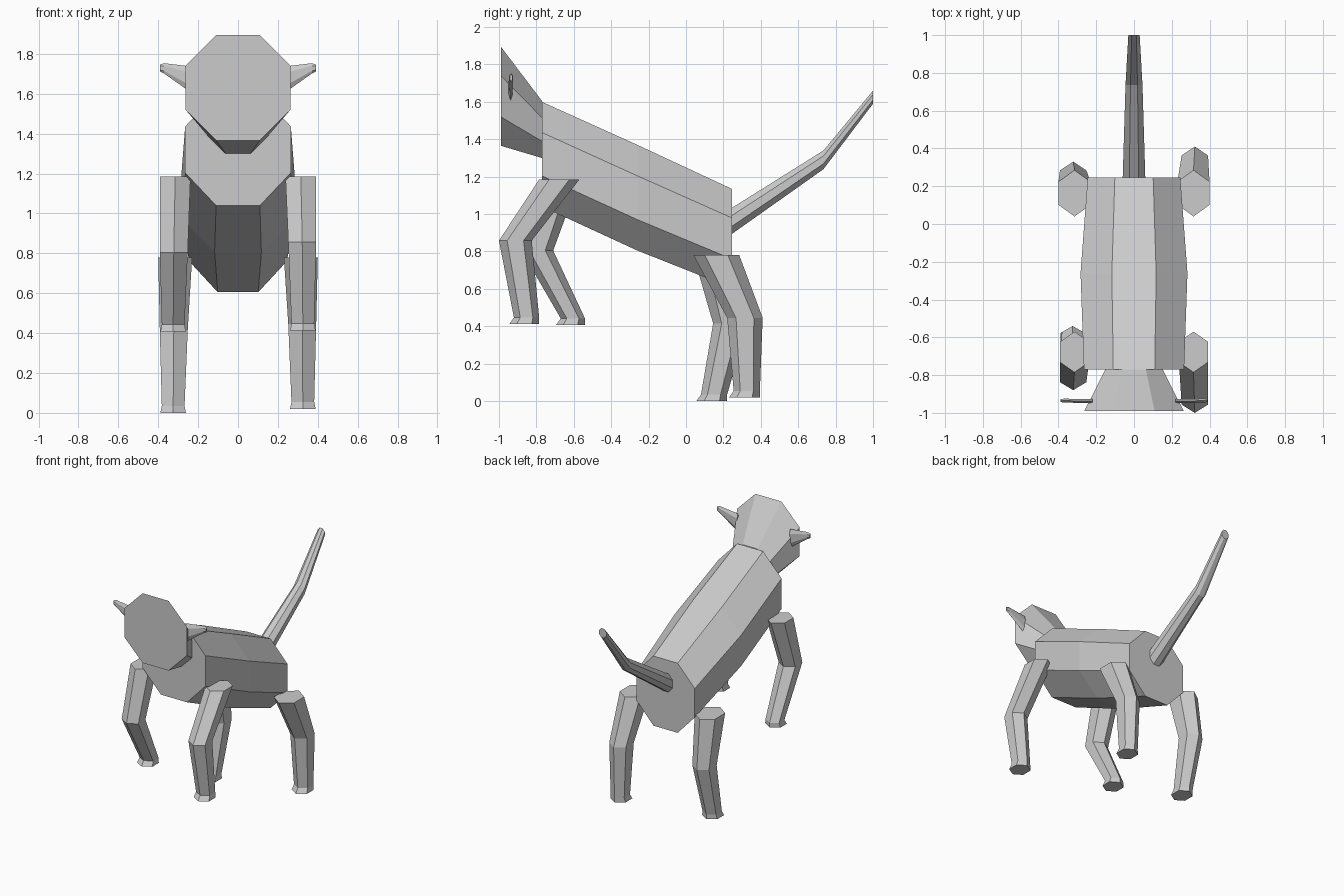
import bpy, bmesh
from math import sin, cos, pi

if "Cube" in bpy.data.objects:
    bpy.data.objects.remove(bpy.data.objects["Cube"], do_unlink=True)

grey = bpy.data.materials.new("plain grey")
grey.use_nodes = True
COLOUR = (0.6, 0.6, 0.6, 1)
grey.diffuse_color = COLOUR
grey.node_tree.nodes["Principled BSDF"].inputs["Base Color"].default_value = COLOUR


def loft(name, rings):
    """Skin a list of equal-sized rings of points and cap both ends."""
    bm = bmesh.new()
    loops = [[bm.verts.new(p) for p in ring] for ring in rings]
    n = len(loops[0])
    for a, b in zip(loops, loops[1:]):
        for i in range(n):
            j = (i + 1) % n
            bm.faces.new((a[i], a[j], b[j], b[i]))
    bm.faces.new(loops[0])
    bm.faces.new(loops[-1])
    bmesh.ops.recalc_face_normals(bm, faces=bm.faces)
    mesh = bpy.data.meshes.new(name)
    bm.to_mesh(mesh)
    bm.free()
    mesh.materials.append(grey)
    obj = bpy.data.objects.new(name, mesh)
    bpy.context.collection.objects.link(obj)
    return obj


def octagon(y, low, high, half_x):
    """Upright eight-sided ring with a flat top, facing the front."""
    mid, half_z = (low + high) / 2, (high - low) / 2
    flat = 1 / cos(pi / 8)
    angles = [(i + 0.5) * pi / 4 for i in range(8)]
    return [(half_x * flat * cos(a), y, mid + half_z * flat * sin(a)) for a in angles]


def hexagon(x, front, back, z, half_x):
    """Level six-sided ring with its points to the front and back."""
    mid, half_y = (front + back) / 2, (back - front) / 2
    angles = [i * pi / 3 for i in range(6)]
    return [(x + half_x * sin(a) / sin(pi / 3), mid + half_y * cos(a), z) for a in angles]


# Torso, head and tail: upright octagons along y
loft("torso", [octagon(-0.77, 1.04, 1.6, 0.265),
               octagon(-0.26, 0.805, 1.37, 0.283),
               octagon(0.245, 0.605, 1.135, 0.245)])
loft("head", [octagon(-0.99, 1.365, 1.895, 0.263),
              octagon(-0.77, 1.3, 1.605, 0.152)])
loft("tail", [octagon(0.24, 0.89, 1.03, 0.06),
              octagon(0.735, 1.24, 1.34, 0.045),
              octagon(1.0, 1.59, 1.66, 0.03)])


# Ears: thin tapering hexagons pointing sideways
def ear_ring(x, y, z, half_z, half_y):
    angles = [i * pi / 3 for i in range(6)]
    return [(x, y + half_y * sin(a), z + half_z * cos(a)) for a in angles]


for name, side in (("left_ear", 1), ("right_ear", -1)):
    loft(name, [ear_ring(side * 0.22, -0.938, 1.665, 0.07, 0.012),
                ear_ring(side * 0.37, -0.935, 1.727, 0.026, 0.012),
                ear_ring(side * 0.39, -0.935, 1.729, 0.018, 0.008)])


# Legs: hip, knee, ankle and flared sole, each with its own stride
def leg(name, side, hip, knee, foot):
    (hz, hf, hb, hw), (kz, kf, kb), (fz, ff, fb) = hip, knee, foot
    loft(name, [hexagon(side * 0.315, hf, hb, hz, hw),
                hexagon(side * 0.322, kf, kb, kz, 0.07),
                hexagon(side * 0.325, ff + 0.025, fb, fz + 0.035, 0.057),
                hexagon(side * 0.325, ff, fb, fz, 0.064)])


FRONT_HIP = (1.185, -0.785, -0.57, 0.077)
BACK_HIP = (0.78, 0.04, 0.285, 0.085)
leg("front_left_leg", 1, FRONT_HIP, (0.858, -1.0, -0.825), (0.412, -0.945, -0.785))
leg("front_right_leg", -1, FRONT_HIP, (0.805, -0.88, -0.71), (0.407, -0.695, -0.54))
leg("back_left_leg", 1, BACK_HIP, (0.445, 0.22, 0.41), (0.02, 0.23, 0.395))
leg("back_right_leg", -1, BACK_HIP, (0.415, 0.145, 0.33), (0.0, 0.055, 0.22))
